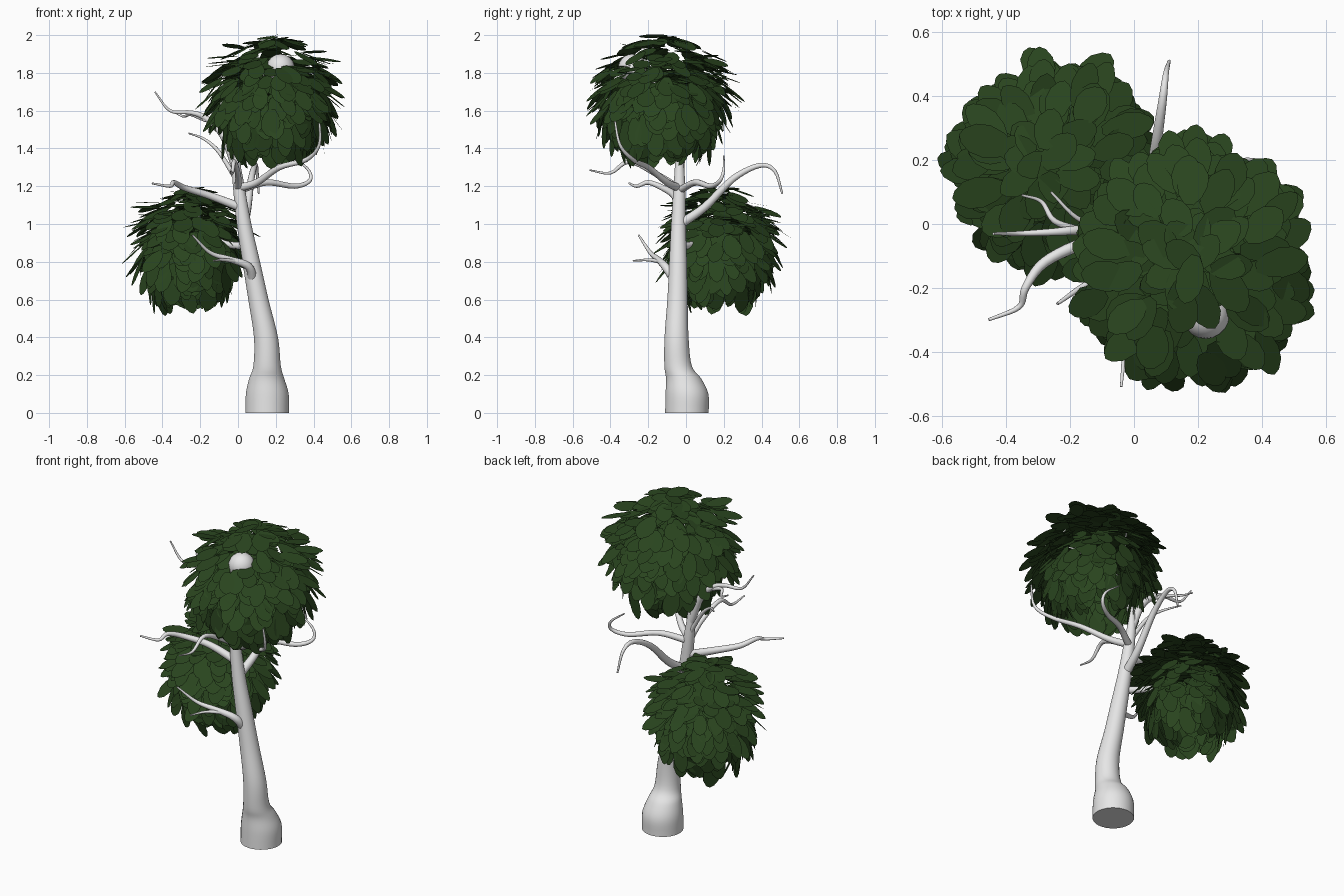
import bpy, bmesh, math, random
from mathutils import Vector

if "Cube" in bpy.data.objects:
    bpy.data.objects.remove(bpy.data.objects["Cube"])

random.seed(7)


def material(name, rgb):
    m = bpy.data.materials.new(name)
    m.diffuse_color = (*rgb, 1)
    m.use_nodes = True
    m.node_tree.nodes["Principled BSDF"].inputs["Base Color"].default_value = m.diffuse_color
    return m


BARK = material("pale bark", (0.8, 0.8, 0.8))
LEAF = material("dark green leaf", (0.022, 0.058, 0.013))


def finish(bm, name, mat, smooth):
    me = bpy.data.meshes.new(name)
    bm.to_mesh(me)
    bm.free()
    me.materials.append(mat)
    ob = bpy.data.objects.new(name, me)
    bpy.context.collection.objects.link(ob)
    if smooth:
        bpy.context.view_layer.objects.active = ob
        ob.select_set(True)
        bpy.ops.object.shade_smooth_by_angle(angle=math.radians(50))
        ob.select_set(False)
    return ob


def spline(pts, steps):
    # Catmull-Rom through (x, y, z, radius) points
    p = [Vector(q) for q in pts]
    p = [p[0] * 2 - p[1]] + p + [p[-1] * 2 - p[-2]]
    out = []
    for i in range(1, len(p) - 2):
        a, b, c, d = p[i - 1:i + 3]
        for s in range(steps):
            t = s / steps
            out.append(0.5 * (2 * b + (c - a) * t + (2 * a - 5 * b + 4 * c - d) * t * t
                              + (3 * b - a - 3 * c + d) * t ** 3))
    return out + [p[-2]]


def tube(name, pts, sides=12, steps=5, level=False):
    path = spline(pts, steps)
    bm = bmesh.new()
    rings = []
    u = None
    for i, q in enumerate(path):
        t = (path[min(i + 1, len(path) - 1)] - path[max(i - 1, 0)]).to_3d().normalized()
        if level:
            t = Vector((0, 0, 1))
        if u is None:
            u = t.orthogonal()
        u = (u - t * u.dot(t)).normalized()
        v = t.cross(u)
        ring = []
        for k in range(sides):
            a = 2 * math.pi * k / sides
            ring.append(bm.verts.new(q.to_3d() + (u * math.cos(a) + v * math.sin(a)) * max(q[3], 0.002)))
        rings.append(ring)
    for r0, r1 in zip(rings, rings[1:]):
        for k in range(sides):
            j = (k + 1) % sides
            bm.faces.new((r0[k], r0[j], r1[j], r1[k]))
    bm.faces.new(rings[0][::-1])
    bm.faces.new(rings[-1])
    return finish(bm, name, BARK, True)


def branch(name, r0, r1, *pts):
    n = len(pts) - 1
    return tube(name, [(*p, r0 + (r1 - r0) * i / n) for i, p in enumerate(pts)])


# Leaning trunk with a swollen foot
tube("trunk", [(.155, .005, 0, .116), (.155, .005, .1, .114), (.152, -.012, .18, .094),
               (.154, -.042, .25, .073), (.148, -.05, .4, .064), (.108, -.045, .6, .054),
               (.07, -.042, .8, .047), (.032, -.04, 1, .039), (.004, -.035, 1.2, .031),
               (-.012, -.035, 1.35, .022), (.0, -.04, 1.5, .015)], 28, 5, True)

# Bare branches
branch("back_branch", .026, .005, (.03, -.03, 1.0), (.05, .1, 1.09), (.07, .25, 1.24),
       (.09, .39, 1.31), (.1, .47, 1.28), (.11, .51, 1.16))
branch("left_branch", .024, .005, (.01, -.04, 1.09), (-.15, -.06, 1.15), (-.28, -.12, 1.19),
       (-.34, -.2, 1.22), (-.36, -.26, 1.2), (-.455, -.3, 1.215))
branch("upper_left_branch", .024, .004, (-.01, -.035, 1.3), (-.08, -.03, 1.47), (-.17, -.02, 1.56),
       (-.25, -.025, 1.59), (-.36, -.03, 1.6), (-.44, -.03, 1.7))
branch("left_twig", .014, .004, (0, -.03, 1.22), (-.1, -.01, 1.38), (-.18, .02, 1.45), (-.26, .1, 1.48))
branch("left_back_twig", .012, .004, (-.17, -.02, 1.55), (-.25, .01, 1.58), (-.29, .07, 1.57), (-.35, .09, 1.6))
branch("low_branch", .027, .005, (.08, -.05, .69), (.055, -.11, .775), (-.05, -.15, .815),
       (-.15, -.19, .85), (-.24, -.25, .94))
branch("low_twig", .012, .004, (.0, -.13, .8), (-.08, -.2, .81), (-.13, -.28, .805))
branch("right_branch", .022, .005, (0, -.035, 1.19), (.1, -.1, 1.22), (.22, -.2, 1.3),
       (.36, -.28, 1.34), (.43, -.35, 1.42), (.43, -.38, 1.57))
branch("right_back_branch", .02, .004, (.01, -.03, 1.18), (.15, .05, 1.22), (.3, .13, 1.2),
       (.38, .18, 1.23), (.37, .2, 1.29), (.28, .2, 1.36))
branch("front_branch", .02, .004, (0, -.04, 1.19), (0, -.15, 1.26), (-.02, -.3, 1.33),
       (-.03, -.4, 1.27), (-.04, -.51, 1.285))

# Branches that carry the foliage
branch("crown_branch", .02, .008, (-.01, -.035, 1.4), (.03, -.05, 1.55), (.12, -.12, 1.7), (.21, -.25, 1.82))
branch("crown_back_branch", .012, .004, (.03, -.05, 1.55), (.1, .03, 1.66), (.14, .1, 1.8))
branch("lower_crown_branch", .022, .006, (.05, -.04, .88), (-.08, .06, .9), (-.18, .14, .98), (-.22, .16, 1.08))

# Pale knob showing through the top of the crown
bm = bmesh.new()
bmesh.ops.create_uvsphere(bm, u_segments=20, v_segments=12, radius=.075)
bmesh.ops.translate(bm, verts=bm.verts, vec=(.225, -.285, 1.825))
finish(bm, "crown_knob", BARK, True)

# Leaf outline: (half width, distance along the leaf)
OUTLINE = [(.3, .0), (.75, .2), (1, .48), (.88, .74), (.45, .93)]


def add_leaves(bm, centre, radii, count, gap, lift_range, low_angle):
    low = math.cos(math.radians(low_angle))
    for i in range(count):
        # even spread over a dome that is open underneath
        c = 1 - (1 - low) * (i + .5) / count
        az = i * 2.39996 + random.uniform(-.25, .25)
        s = math.sqrt(1 - c * c)
        n = Vector((s * math.cos(az), s * math.sin(az), c))
        if gap and n.angle(gap) < .23:
            continue
        down = Vector((c * math.cos(az), c * math.sin(az), -s))
        lift = math.radians(random.uniform(*lift_range)) * (1 if c > -.2 else .75)
        if c > .8:
            lift *= .35
        d = down * math.cos(lift) + n * math.sin(lift)
        side = Vector((-math.sin(az), math.cos(az), 0))
        side = (side + d * random.uniform(-.4, .4) + n * random.uniform(-.25, .25)).normalized()
        d = (d - side * d.dot(side)).normalized()
        length, half = random.uniform(.13, .175), random.uniform(.04, .053)
        base = Vector(centre) + Vector([n[k] * radii[k] for k in range(3)]) + n * random.uniform(-.06, .015)
        if c > .85:
            base -= d * length * .5  # crossing leaves close the top
        pts = [base + side * half * w + d * length * t for w, t in OUTLINE]
        pts.append(base + d * length)
        pts += [base - side * half * w + d * length * t for w, t in reversed(OUTLINE)]
        f = bm.faces.new([bm.verts.new(p) for p in pts])
        f.normal_update()
        if f.normal.dot(n) < 0:
            f.normal_flip()


def foliage(name, centre, radii, count, gap=None):
    # an outer shell of leaves and two sparser inner layers
    bm = bmesh.new()
    add_leaves(bm, centre, radii, count, gap, (15, 48), 135)
    for scale, share in ((.72, .42), (.42, .16)):
        add_leaves(bm, centre, [r * scale for r in radii], int(count * share), gap, (20, 60), 130)
    finish(bm, name, LEAF, False)


foliage("upper_foliage", (.18, -.125, 1.66), (.285, .315, .325), 380, Vector((.045, -.17, .19)).normalized())
foliage("lower_foliage", (-.255, .185, .88), (.235, .255, .305), 350)
